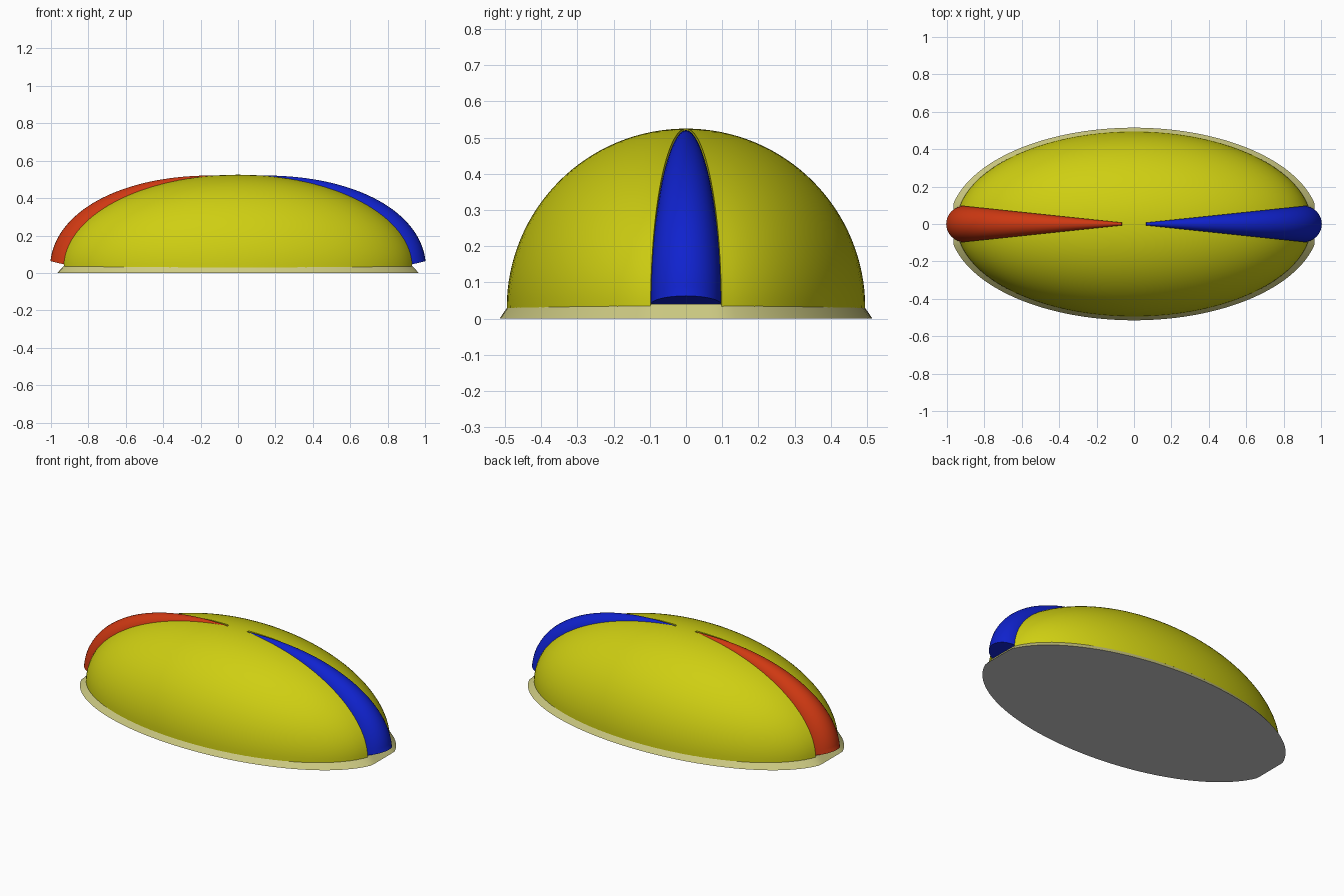
import bpy, bmesh
from math import sin, cos, pi, radians
from mathutils import Vector

cube = bpy.data.objects.get("Cube")
if cube:
    bpy.data.objects.remove(cube)


def material(name, colour):
    m = bpy.data.materials.new(name)
    m.use_nodes = True
    m.diffuse_color = (*colour, 1)
    m.node_tree.nodes["Principled BSDF"].inputs["Base Color"].default_value = (*colour, 1)
    return m


yellow = material("yellow", (0.62, 0.62, 0.006))
pale = material("pale yellow", (0.62, 0.6, 0.23))
grey = material("grey", (0.6, 0.6, 0.6))
red = material("red", (0.62, 0.04, 0.006))
blue = material("blue", (0.005, 0.016, 0.62))

LENGTH, WIDTH, FLOOR = 0.95, 0.495, 0.03   # dome half sizes and its underside
SLOT = 0.105                               # slot half width per unit of x


def add_object(name, bm, *mats):
    bmesh.ops.recalc_face_normals(bm, faces=bm.faces)
    mesh = bpy.data.meshes.new(name)
    bm.to_mesh(mesh)
    bm.free()
    for m in mats:
        mesh.materials.append(m)
    ob = bpy.data.objects.new(name, mesh)
    bpy.context.collection.objects.link(ob)
    return ob


def activate(ob):
    bpy.ops.object.select_all(action='DESELECT')
    ob.select_set(True)
    bpy.context.view_layer.objects.active = ob


def smooth(ob, angle=35):
    activate(ob)
    bpy.ops.object.shade_smooth_by_angle(angle=radians(angle))


def loft(bm, rings):
    """Skin closed rings of points and cap both ends."""
    loops = [[bm.verts.new(p) for p in ring] for ring in rings]
    n = len(loops[0])
    for a, b in zip(loops, loops[1:]):
        for i in range(n):
            j = (i + 1) % n
            bm.faces.new((a[i], a[j], b[j], b[i]))
    bm.faces.new(loops[0])
    bm.faces.new(loops[-1])


# Dome: upper half of a stretched sphere
bm = bmesh.new()
bmesh.ops.create_uvsphere(bm, u_segments=96, v_segments=64, radius=1)
bmesh.ops.delete(bm, geom=[v for v in bm.verts if v.co.z < -0.001], context='VERTS')
bmesh.ops.holes_fill(bm, edges=[e for e in bm.edges if e.is_boundary], sides=0)
for v in bm.verts:
    v.co = (v.co.x * LENGTH, v.co.y * WIDTH, FLOOR + v.co.z * WIDTH)
dome = add_object("dome", bm, yellow)

# Wedge slots through both ends of the dome
for side in (1, -1):
    bm = bmesh.new()
    outline = [(x * side, s * x * SLOT) for x, s in
               ((0.065, -1), (1.2, -1), (1.2, 1), (0.065, 1))]
    loft(bm, [[(x, y, z) for x, y in outline] for z in (-0.2, 0.8)])
    cutter = add_object("slot_cutter", bm)
    cutter.hide_render = True
    activate(dome)
    mod = dome.modifiers.new("slot", 'BOOLEAN')
    mod.operation, mod.solver, mod.object = 'DIFFERENCE', 'EXACT', cutter
    bpy.ops.object.modifier_apply(modifier=mod.name)
    bpy.data.objects.remove(cutter)
smooth(dome)


# Base: flared oval plate with its ends cut straight
def oval(a, b, end, z, n=128):
    return [(max(-end, min(end, a * cos(2 * pi * (i + 0.5) / n))),
             b * sin(2 * pi * (i + 0.5) / n), z) for i in range(n)]


bm = bmesh.new()
loft(bm, [oval(0.988, 0.515, 0.966, 0), oval(0.945, 0.488, 0.93, 0.04)])
bm.normal_update()
bmesh.ops.recalc_face_normals(bm, faces=bm.faces)
for f in bm.faces:
    f.material_index = 1 if f.normal.z < -0.9 else 0
base = add_object("base", bm, pale, grey)
smooth(base, 25)


# Lights: tapered round tubes following the dome inside the slots
def light(name, side, mat, steps=40, sides=32):
    rings = []
    for k in range(steps + 1):
        t = 0.02 + (1.5 - 0.02) * k / steps
        edge = Vector((0.93 * cos(t), 0, FLOOR + WIDTH * sin(t)))
        normal = Vector((WIDTH * cos(t), 0, 0.93 * sin(t))).normalized()
        r = 0.102 * cos(t)
        centre = edge - normal * (0.27 * r + 0.01 * sin(t) ** 2)
        ring = []
        for i in range(sides):
            a = 2 * pi * i / sides
            p = centre + normal * r * cos(a)
            p.y = 0.96 * r * sin(a)
            if k == 0:
                p.z += 0.2 * r * cos(a)   # slanted lower end
            p.x *= side
            ring.append(p)
        rings.append(ring)
    bm = bmesh.new()
    loft(bm, rings)
    smooth(add_object(name, bm, mat), 45)


light("left_light", 1, blue)
light("right_light", -1, red)
